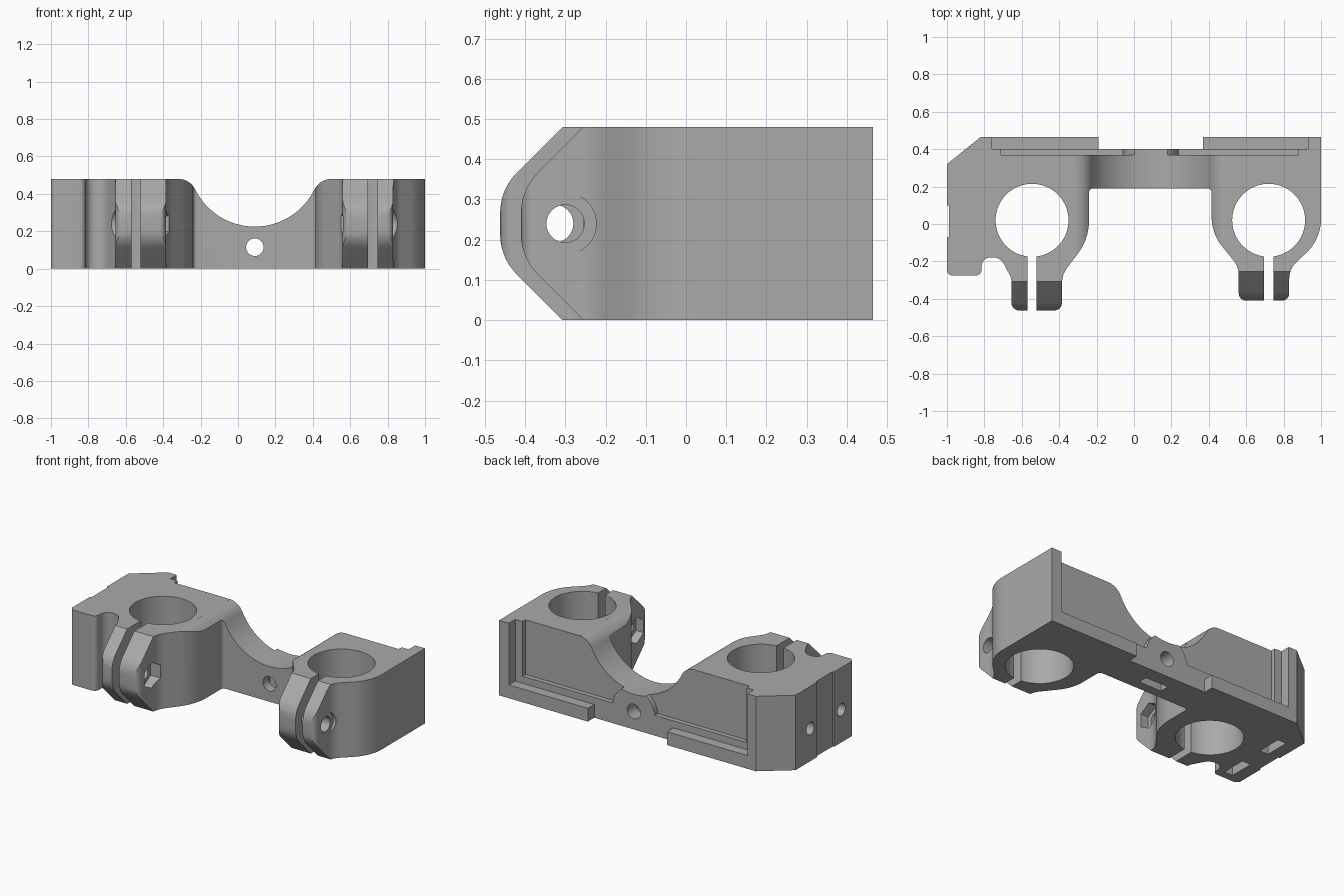
import bpy, bmesh
from math import cos, sin, tan, radians, pi
from mathutils import Vector

if "Cube" in bpy.data.objects:
    bpy.data.objects.remove(bpy.data.objects["Cube"])

H = 0.48  # body height

grey = bpy.data.materials.new("plain grey")
grey.use_nodes = True
grey.diffuse_color = (0.4, 0.4, 0.4, 1)
grey.node_tree.nodes["Principled BSDF"].inputs["Base Color"].default_value = (0.4, 0.4, 0.4, 1)


def arc(cx, cy, r, a0, a1, n):
    angles = [radians(a0 + (a1 - a0) * i / n) for i in range(n + 1)]
    return [(cx + r * cos(a), cy + r * sin(a)) for a in angles]


def circle(cx, cy, r, n=48):
    return arc(cx, cy, r, 0, 360, n)[:-1]


def rounded(corners, n=10):
    """Outline with a fillet of the given radius at each (x, y, radius) corner."""
    out = []
    for i, (x, y, r) in enumerate(corners):
        p = Vector((x, y))
        if r == 0:
            out.append((x, y))
            continue
        a = (Vector(corners[i - 1][:2]) - p).normalized()
        b = (Vector(corners[(i + 1) % len(corners)][:2]) - p).normalized()
        half = a.angle(b) / 2
        centre = p + (a + b).normalized() * (r / sin(half))
        start = p + a * (r / tan(half)) - centre
        end = p + b * (r / tan(half)) - centre
        for k in range(n + 1):
            t = k / n * (pi - 2 * half)
            v = (start * sin(pi - 2 * half - t) + end * sin(t)) / sin(pi - 2 * half)
            out.append(tuple(centre + v))
    return out


def prism(name, outline, axis, lo, hi):
    """Extrude a 2D outline from lo to hi along one axis."""
    place = {"x": lambda a, b, h: (h, a, b),
             "y": lambda a, b, h: (a, h, b),
             "z": lambda a, b, h: (a, b, h)}[axis]
    bm = bmesh.new()
    face = bm.faces.new([bm.verts.new(place(a, b, lo)) for a, b in outline])
    top = bmesh.ops.extrude_face_region(bm, geom=[face])["geom"]
    shift = Vector(place(0, 0, hi - lo))
    bmesh.ops.translate(bm, vec=shift, verts=[g for g in top if isinstance(g, bmesh.types.BMVert)])
    bmesh.ops.recalc_face_normals(bm, faces=bm.faces)
    mesh = bpy.data.meshes.new(name)
    bm.to_mesh(mesh)
    bm.free()
    mesh.materials.append(grey)
    ob = bpy.data.objects.new(name, mesh)
    bpy.context.collection.objects.link(ob)
    return ob


def box(x0, x1, y0, y1, z0, z1):
    return prism("box_cutter", [(x0, y0), (x1, y0), (x1, y1), (x0, y1)], "z", z0, z1)


def cut(target, cutter):
    """Subtract the cutter for good, then drop it."""
    cutter.hide_render = True
    bpy.context.view_layer.objects.active = target
    mod = target.modifiers.new("cut", "BOOLEAN")
    mod.operation, mod.solver, mod.object = "DIFFERENCE", "EXACT", cutter
    bpy.ops.object.modifier_apply(modifier=mod.name)
    bpy.data.objects.remove(cutter)


# Body outline: left block, two clamps and the bridge between them
body = prism("clamp_bracket", rounded([
    (-1, 0.32, 0), (-1, -0.275, 0.03), (-0.815, -0.275, 0.03), (-0.815, -0.178, 0.05),
    (-0.715, -0.178, 0.07), (-0.655, -0.29, 0.08), (-0.655, -0.462, 0.04),
    (-0.385, -0.462, 0.04), (-0.385, -0.27, 0.15), (-0.24, -0.08, 0.3),
    (-0.24, 0.19, 0.02), (0.415, 0.19, 0.02), (0.415, -0.05, 0.25),
    (0.56, -0.23, 0.12), (0.56, -0.41, 0.04), (0.83, -0.41, 0.04),
    (0.83, -0.24, 0.12), (1, -0.08, 0.25), (1, 0.465, 0), (-0.82, 0.465, 0)]), "z", 0, H)

# Rounded saddle across the bridge
saddle = (arc(-0.319, 0.38, 0.1, 87, 26, 10) + arc(0.09, 0.58, 0.355, 206, 334, 40)
          + arc(0.499, 0.38, 0.1, 154, 93, 10))
saddle += [(saddle[-1][0], 0.8), (saddle[0][0], 0.8)]
cut(body, prism("saddle_cutter", saddle, "y", -1, 1))

# Bevelled ear noses, bores, clamp slots and clamp screws
# ears: clamp centre, nose y, screw y, ear x range, nut pocket (from, to), head recess (from, to)
clamps = [(-0.545, -0.462, -0.327, (-0.75, -0.3), (-0.44, -0.25), (-0.78, -0.655)),
          (0.72, -0.41, -0.30, (0.45, 1.05), (0.45, 0.615), (0.83, 1.1))]
for cx, nose, sy, span, nut, head in clamps:
    keep = rounded([(nose + 0.255, -0.1, 0), (nose, 0.155, 0.14),
                    (nose, H - 0.155, 0.14), (nose + 0.255, H + 0.1, 0)])
    cut(body, prism("nose_cutter", keep + [(-0.8, H + 0.1), (-0.8, -0.1)], "x", *span))
    cut(body, prism("bore_cutter", circle(cx, 0.02, 0.195, 64), "z", -0.1, 0.6))
    cut(body, box(cx - 0.025, cx + 0.025, -0.6, -0.1, -0.1, 0.6))
    cut(body, prism("screw_cutter", circle(sy, H / 2, 0.047, 32), "x", *span))
    cut(body, prism("nut_cutter", arc(sy, H / 2, 0.083, 30, 330, 5), "x", *nut))
    cut(body, prism("head_cutter", circle(sy, H / 2, 0.077), "x", *head))

# Stepped recess in the back, with low ledges left at the bottom
cut(body, box(-0.76, 0.93, 0.4, 0.6, 0.085, 0.6))
cut(body, box(-0.19, 0.37, 0.4, 0.6, -0.1, 0.6))
pocket = box(-0.71, 0.88, 0.37, 0.5, 0.13, 0.6)
cut(pocket, prism("boss_shape", circle(0.09, 0.115, 0.15), "y", 0.3, 0.6))
cut(body, pocket)

# Bridge screw hole with its nut slot underneath
cut(body, prism("hole_cutter", circle(0.09, 0.115, 0.047, 32), "y", 0, 0.6))
cut(body, box(0.01, 0.17, 0.25, 0.31, -0.1, 0.18))

# Side notch, side screw holes and their nut slots
cut(body, box(-1.1, -0.99, -0.07, 0.1, -0.1, 0.6))
for y in (0.17, -0.145):
    cut(body, prism("hole_cutter", circle(y, 0.21, 0.04, 32), "x", -1.1, -0.83))
    cut(body, box(-0.92, -0.86, y - 0.08, y + 0.08, -0.1, 0.28))

# Smooth curves, sharp edges
bpy.ops.object.select_all(action="DESELECT")
body.select_set(True)
bpy.context.view_layer.objects.active = body
bpy.ops.object.shade_smooth_by_angle(angle=radians(30))
